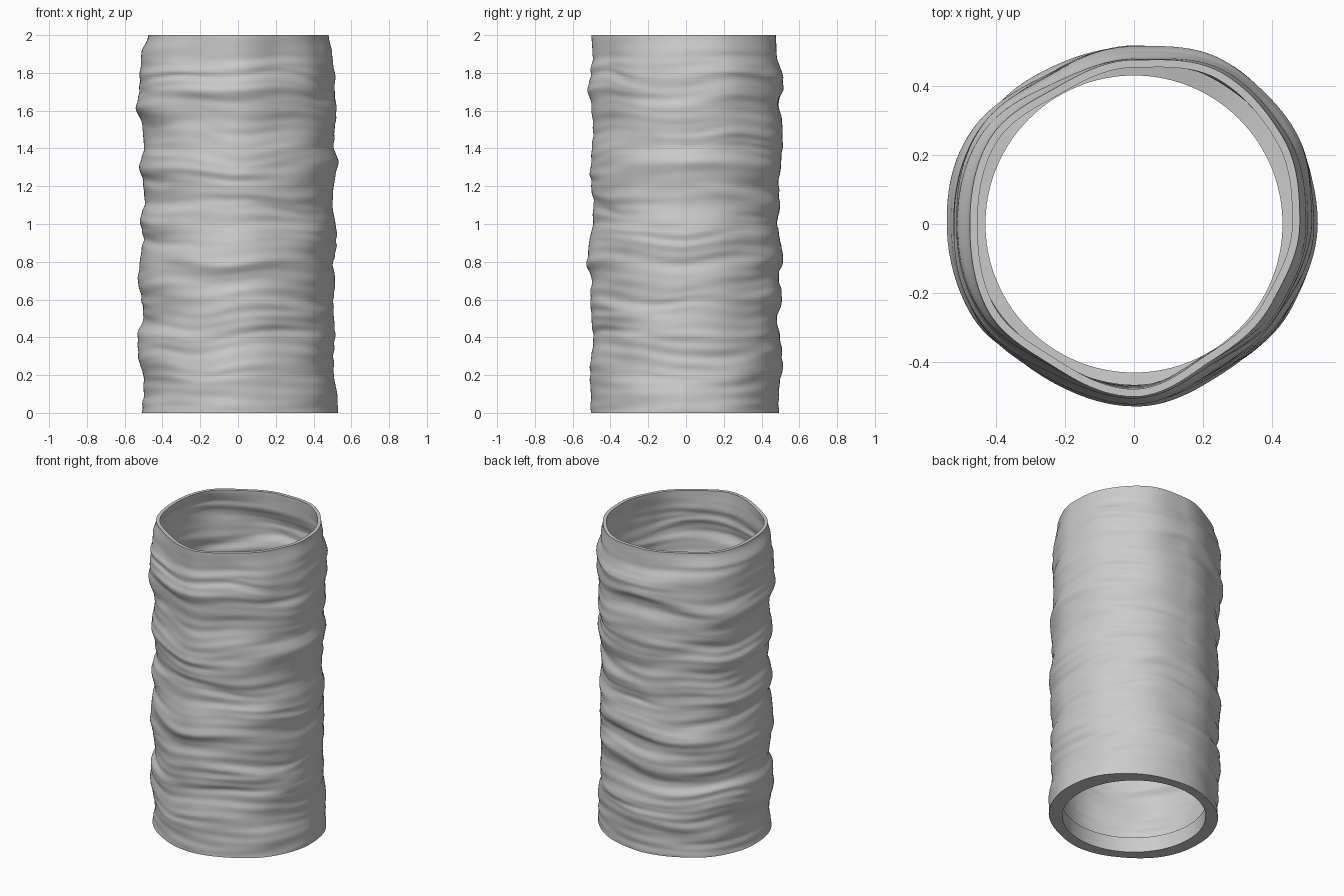
import bpy, bmesh, math
from mathutils import Vector, noise

cube = bpy.data.objects.get("Cube")
if cube:
    bpy.data.objects.remove(cube)

SEGMENTS, RINGS, HEIGHT = 144, 200, 2.0
BASE, WALL = 0.5, 0.022
LEDGE_RADIUS, LEDGE_HEIGHT = 0.43, 0.1

# Wall bulges in hundredths, from bottom to top, for the four sides
LEFT = [3, 2.5, 1, .5, 1.5, 1, .5, 1.5, 0, 2, 2, 0, 1, 3, 1, 1, 2, 1, 1.5, 0, -2]
BACK = [-1, -1, 1, 1, 0, -2, 1, -1, 1.5, 0, -2, 0, -1, 0, 1, 1, -1, 1.5, 1, -2, -2.5]
RIGHT = [1, 0, 0, 3, 3, 0, 1, 3, 2, 0, 2, -.5, 0, 2, 0, .5, 4, 2, 2, 1, -2.5]
FRONT = [.5, .5, 1, 0, -1, 0, .5, 0, 2.5, 1, -1, -1, 0, .5, 0, -1, 0, 2, .5, -.5, 0]
SIDES = [LEFT, BACK, RIGHT, FRONT]
# Lobes of the rim between those sides
LOBES = [0, 2, 3, 0, -2, 1, 0, 1, -2, 0, -4, -2.5]


def ease(t):
    return t * t * (3 - 2 * t)


def sample(values, pos, loop=False):
    """Smoothly interpolated list lookup."""
    i = math.floor(pos)
    last = len(values) - 1
    a, b = (i % len(values), (i + 1) % len(values)) if loop else (min(i, last), min(i + 1, last))
    return values[a] + (values[b] - values[a]) * ease(pos - i)


def wrinkle(angle, z, spread, pitch, seed):
    """Noise stretched around the tube into horizontal folds."""
    return noise.noise(Vector((math.cos(angle) * spread + seed,
                               math.sin(angle) * spread, z / pitch)))


def outer_radius(angle, z):
    turn = angle / math.tau
    profile = [sample(side, z / HEIGHT * (len(LEFT) - 1)) for side in SIDES]
    bulge = sample(profile, turn * len(SIDES), True)
    lobe = sample(LOBES, turn * len(LOBES), True) * (0.4 + 0.6 * ease(max(0, z - 1)))
    fade = ease(min(1, (HEIGHT - z) * 5))
    folds = wrinkle(angle, z, 1.6, 0.12, 5) * abs(math.sin(2 * angle)) * 1.4
    fine = wrinkle(angle, z, 1.3, 0.045, 9) * 0.8
    return BASE + (bulge + lobe + (folds + fine) * fade) / 100


def wall_point(angle, z, inset=0):
    radius = outer_radius(angle, z) - inset
    # Folds sag a little, except at the two cut ends
    sag = wrinkle(angle, z, 1.2, 0.3, 20) * 0.05 * ease(min(1, z * 4, (HEIGHT - z) * 4))
    return (radius * math.cos(angle), radius * math.sin(angle), z + sag)


def plain_point(angle, z):
    return (LEDGE_RADIUS * math.cos(angle), LEDGE_RADIUS * math.sin(angle), z)


angles = [math.tau * i / SEGMENTS for i in range(SEGMENTS)]
heights = [HEIGHT * i / RINGS for i in range(RINGS + 1)]
bm = bmesh.new()

# Outer wall upward, inner wall downward, then the smooth bottom collar
loops = [[wall_point(a, z) for a in angles] for z in heights]
loops += [[wall_point(a, z, WALL) for a in angles]
          for z in reversed(heights) if z >= LEDGE_HEIGHT]
loops += [[plain_point(a, z) for a in angles] for z in (LEDGE_HEIGHT, 0)]
rings = [[bm.verts.new(p) for p in loop] for loop in loops]

for k, ring in enumerate(rings):
    above = rings[(k + 1) % len(rings)]
    for i in range(SEGMENTS):
        j = (i + 1) % SEGMENTS
        bm.faces.new((ring[i], ring[j], above[j], above[i]))
bmesh.ops.recalc_face_normals(bm, faces=bm.faces)

mesh = bpy.data.meshes.new("wrinkled_tube")
bm.to_mesh(mesh)
bm.free()
tube = bpy.data.objects.new("wrinkled_tube", mesh)
bpy.context.collection.objects.link(tube)

# Plain grey finish
grey = bpy.data.materials.new("light_grey")
grey.use_nodes = True
colour = (0.6, 0.6, 0.6, 1)
grey.diffuse_color = colour
grey.node_tree.nodes["Principled BSDF"].inputs["Base Color"].default_value = colour
mesh.materials.append(grey)

bpy.ops.object.select_all(action="DESELECT")
tube.select_set(True)
bpy.context.view_layer.objects.active = tube
bpy.ops.object.shade_smooth_by_angle(angle=math.radians(50))
